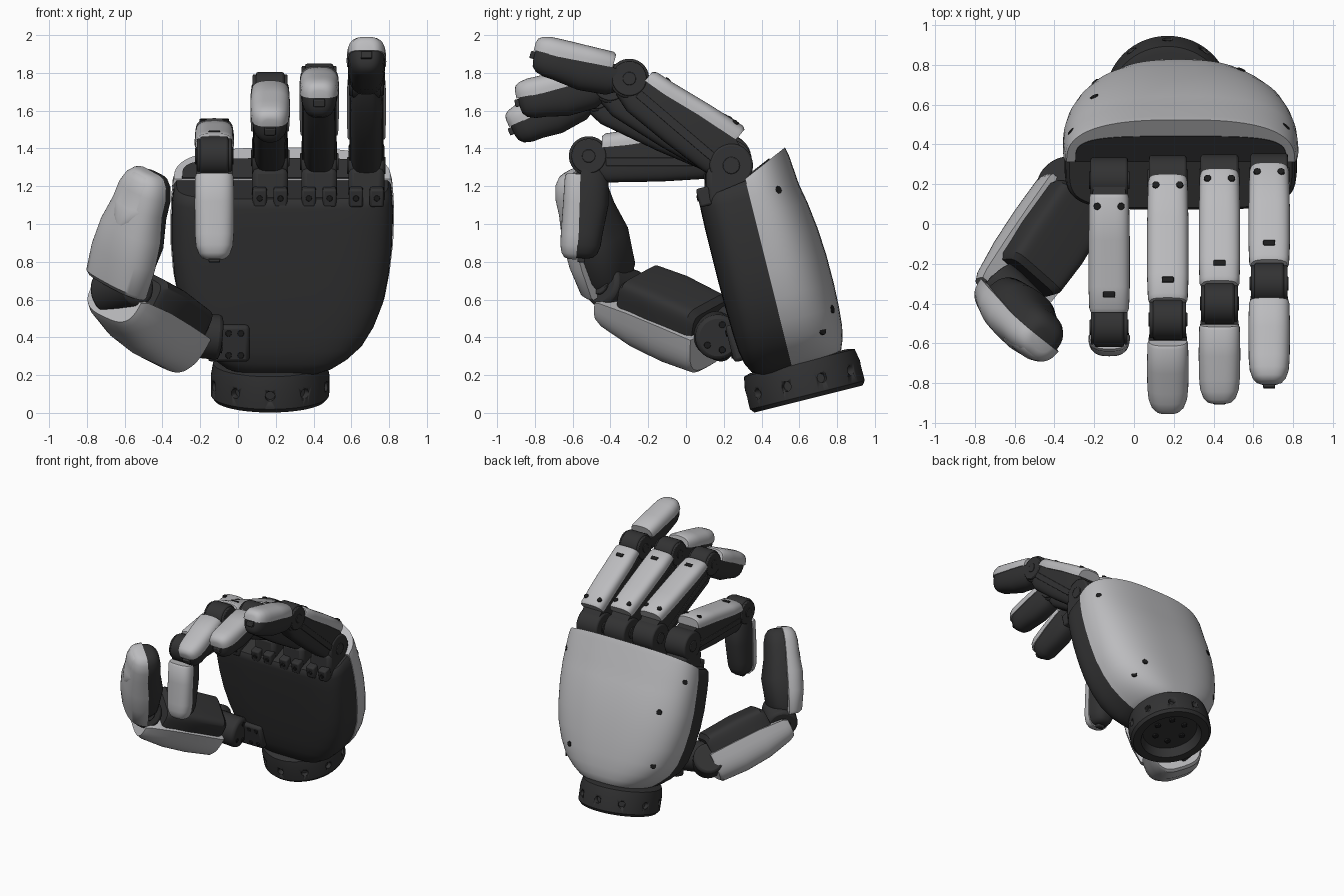
import bpy, bmesh
from math import cos, sin, pi, radians, copysign
from mathutils import Matrix, Vector as V

if "Cube" in bpy.data.objects:
    bpy.data.objects.remove(bpy.data.objects["Cube"])


def material(name, g):
    m = bpy.data.materials.new(name)
    m.diffuse_color = (g, g, g * 1.03, 1)
    m.use_nodes = True
    m.node_tree.nodes["Principled BSDF"].inputs["Base Color"].default_value = m.diffuse_color
    return m


DARK, LIGHT, HOLE = material("dark", 0.032), material("light", 0.5), material("hole", 0.012)


def finish(name, bm, mat, mx, bevel=0):
    bmesh.ops.recalc_face_normals(bm, faces=bm.faces)
    me = bpy.data.meshes.new(name)
    bm.to_mesh(me)
    bm.free()
    me.materials.append(mat)
    for p in me.polygons:
        p.use_smooth = True
    me.set_sharp_from_angle(angle=radians(38))
    ob = bpy.data.objects.new(name, me)
    ob.matrix_world = mx
    bpy.context.collection.objects.link(ob)
    if bevel:
        b = ob.modifiers.new("bevel", 'BEVEL')
        b.width, b.segments = bevel, 2
    return ob


def frame(p, u, n):
    """Local z along u, local y towards n."""
    z = V(u).normalized()
    y = V(n) - V(n).dot(z) * z
    y.normalize()
    x = y.cross(z)
    m = Matrix((x, y, z)).transposed().to_4x4()
    m.translation = V(p)
    return m


def loft(name, mx, rings, e, mat, bevel=0, N=24):
    """Half-superellipse sections: (t, centre x, half width, flat side y, depth, slant)."""
    bm = bmesh.new()
    loops = []
    for t, xc, hw, v0, d, *s in rings:
        row = []
        for i in range(N + 1):
            c, q = cos(pi * i / N), max(sin(pi * i / N), 0)
            y = d * q ** (2 / e)
            row.append(bm.verts.new((xc + hw * copysign(abs(c) ** (2 / e), c), v0 + y,
                                     t + (s[0] * y if s else 0))))
        loops.append(row)
    for a, b in zip(loops, loops[1:]):
        for i in range(N + 1):
            j = (i + 1) % (N + 1)
            bm.faces.new((a[i], a[j], b[j], b[i]))
    bm.faces.new(loops[0])
    bm.faces.new(loops[-1])
    return finish(name, bm, mat, mx, bevel)


def cyl(name, p, axis, r, length, mat, bevel=0.012, seg=32):
    bm = bmesh.new()
    bmesh.ops.create_cone(bm, cap_ends=True, segments=seg, radius1=r, radius2=r, depth=length)
    a = V(axis)
    return finish(name, bm, mat, frame(p, a, (0, 1, 0.3) if abs(a.normalized().y) < .9 else (0, 0, 1)), bevel)


def box(name, mx, centre, size, mat, bevel=0.015):
    bm = bmesh.new()
    bmesh.ops.create_cube(bm, size=1, matrix=Matrix.Translation(centre) @ Matrix.Diagonal((*size, 1)))
    return finish(name, bm, mat, mx, bevel)


# The whole palm leans forward from the wrist
PALM = Matrix.Translation((0, 0.645, 0.085)) @ Matrix.Rotation(radians(14), 4, 'X')

# Wrist ring with hollow underside and radial holes
bm = bmesh.new()
prof = [(0, .06), (.21, .06), (.235, -.012), (.295, -.012), (.313, .01), (.314, .12), (.302, .185), (.27, .195), (0, .2)]
vs = [bm.verts.new((r, 0, z)) for r, z in prof]
es = [bm.edges.new(p) for p in zip(vs, vs[1:])]
bmesh.ops.spin(bm, geom=vs + es, axis=(0, 0, 1), cent=(0, 0, 0), angle=2 * pi, steps=64)
bmesh.ops.remove_doubles(bm, verts=bm.verts, dist=1e-4)
WR = PALM @ Matrix.Translation((.17, 0, 0))
wrist = finish("wrist_ring", bm, DARK, WR)
bm = bmesh.new()
for i in range(10):
    m = Matrix.Rotation(i * pi / 5 - pi / 2, 4, 'Z') @ Matrix.Translation((.31, 0, .08)) @ Matrix.Rotation(pi / 2, 4, 'Y')
    bmesh.ops.create_cone(bm, cap_ends=True, segments=16, radius1=.026, radius2=.026, depth=.07, matrix=m)
cut = finish("wrist_hole_cutter", bm, HOLE, WR)
cut.hide_render = True
cut.hide_set(True)
bo = wrist.modifiers.new("holes", 'BOOLEAN')
bo.object, bo.operation, bo.solver = cut, 'DIFFERENCE', 'EXACT'
for i in range(6):
    a = i * pi / 3
    cyl("wrist_screw", WR @ V((.12 * cos(a), .12 * sin(a), .058)), PALM.to_3x3() @ V((0, 0, 1)), .022, .02, HOLE, 0.004, 16)

# Palm: dark front half, light back shell, dark filling at the top
OUT = [(.17, .22, .22), (.2, .22, .29), (.25, .225, .36), (.32, .225, .435), (.42, .225, .495), (.55, .23, .54),
       (.7, .23, .568), (.85, .232, .583), (1.0, .235, .586), (1.1, .235, .583)]
S0, BE = -.043, 2.7
fd = [.17, .215, .24, .255, .262, .267, .27, .27, .27, .268]
bd = [.24, .275, .295, .31, .318, .322, .32, .31, .29, .27]
loft("palm_front", PALM, [(t, x, w, S0, -d) for (t, x, w), d in zip(OUT, fd)]
     + [(1.17, .235, .575, S0, -.265, .15), (1.19, .235, .56, S0, -.25, .15)], 4.5, DARK, N=40)
loft("palm_back_shell", PALM, [(t, x, w + .006, S0, d) for (t, x, w), d in zip(OUT, bd)]
     + [(1.17, .235, .582, S0, .255, .38), (1.2, .235, .574, S0, .245, .45)], BE, LIGHT, N=40)
loft("palm_core", PALM, [(1.1, .235, .54, S0, .15, .45), (1.208, .235, .53, S0, .15, .45)], 4, DARK, N=32)
# screws sit on the shell: (ring index, angle round the section)
for k, a in ((9, .5), (3, .6), (9, 2.75), (4, 2.5), (7, 2.3), (4, 1.0)):
    (t, xc, hw), d = OUT[k], bd[k]
    q = V((xc + hw * copysign(abs(cos(a)) ** (2 / BE), cos(a)), S0 + d * sin(a) ** (2 / BE), t))
    nrm = V((cos(a) * d, sin(a) * hw, 0))
    cyl("shell_screw", PALM @ q, PALM.to_3x3() @ nrm, .022, .012, HOLE, 0.003, 16)


def tip(L, w, v, d, r=.1):
    return [(L - r, 0, w, v, d), (L - r * .55, 0, w * .95, v, d * .97), (L - r * .22, 0, w * .8, v, d * .86),
            (L - r * .05, 0, w * .6, v, d * .68), (L, 0, w * .4, v, d * .45)]


def finger(name, x, k, p, t):
    """Finger bending in the y-z plane: knuckle k, middle joint p, tip t as (y, z)."""
    K, P, T = (V((x, *q)) for q in (k, p, t))
    ux = V((1, 0, 0))
    # knuckle mount and barrel
    base = PALM @ V((x, -.15, 1.1))
    box(name + "_mount", frame(base, K - base, (0, 1, 0)), (0, -.01, .08), (.19, .24, .2), DARK, .03)
    cyl(name + "_knuckle", K, ux, .115, .19, DARK)
    for s in (-1, 1):
        cyl(name + "_knuckle_cap", K + ux * s * .095, ux, .045, .014, DARK, .004, 20)
        box(name + "_mount_tab", PALM, (x + s * .055, -.275, 1.16), (.075, .07, .1), DARK, .012)
        cyl(name + "_mount_screw", PALM @ V((x + s * .055, -.31, 1.16)), PALM.to_3x3() @ V((0, 1, 0)), .016, .012, HOLE, .003, 12)
    # proximal link: dark body under a light cover
    u = P - K
    L = u.length
    m = frame(K, u, (0, u.z, -u.y))
    loft(name + "_lower_body", m, [(.0, 0, .075, .1, -.2), (.1, 0, .088, .13, -.25), (.35, 0, .088, .1, -.235),
                                   (L - .1, 0, .086, .06, -.2), (L, 0, .07, .05, -.16)], 4, DARK)
    loft(name + "_lower_cover", m, [(.07, 0, .095, .12, .07), (.09, 0, .1, .115, .085), (.3, 0, .104, .09, .08),
                                    (L - .2, 0, .104, .055, .08), (L - .09, 0, .1, .045, .075), (L - .07, 0, .092, .045, .06)], 3.2, LIGHT)
    box(name + "_lower_latch", m, (0, .128, L - .16), (.06, .014, .03), HOLE, .004)
    for s in (-1, 1):
        cyl(name + "_cover_screw", m @ V((s * .06, .182, .13)), m.to_3x3() @ V((0, 1, .1)), .018, .03, HOLE, .003, 12)
        box(name + "_linkage", m, (s * .084, -.03, L * .5), (.014, .045, L * .75), DARK, .004)
    # middle joint
    cyl(name + "_joint", P, ux, .105, .15, DARK)
    for s in (-1, 1):
        cyl(name + "_joint_plate", P + ux * s * .08, ux, .092, .025, DARK, .006)
        cyl(name + "_joint_pin", P + ux * s * .092, ux, .035, .012, DARK, .003, 20)
    # distal link
    u = T - P
    L = u.length
    m = frame(P, u, (0, u.z, -u.y))
    loft(name + "_tip_pad", m, [(.02, 0, .085, .03, -.1), (.1, 0, .097, .035, -.15), (.25, 0, .099, .03, -.158)]
         + tip(L - .01, .096, .02, -.13, .13), 2.6, DARK)
    loft(name + "_tip_cover", m, [(.1, 0, .096, .035, .07), (.115, 0, .102, .034, .082), (.25, 0, .105, .025, .088)]
         + tip(L, .103, .015, .095, .13), 2.8, LIGHT)
    box(name + "_tip_tab", m, (0, -.01, L - .005), (.06, .04, .035), DARK, .006)


for args in (("index_finger", -.125, (.22, 1.36), (-.515, 1.36), (-.565, .81)),
             ("middle_finger", .17, (.23, 1.35), (-.48, 1.7), (-.93, 1.5)),
             ("ring_finger", .43, (.235, 1.33), (-.4, 1.745), (-.895, 1.65)),
             ("little_finger", .68, (.24, 1.31), (-.3, 1.77), (-.81, 1.905))):
    finger(*args)

# Thumb mount on the palm and base swivel
box("thumb_mount", PALM, (-.05, -.285, .37), (.22, .1, .2), DARK, .02)
for dx in (-.03, .035):
    for dw in (.31, .43):
        cyl("thumb_mount_screw", PALM @ V((dx - .02, -.335, dw)), PALM.to_3x3() @ V((0, 1, 0)), .017, .014, HOLE, .003, 12)
cyl("thumb_swivel", (-.2, .16, .41), (1, .1, -.1), .12, .22, DARK, .02)
cyl("thumb_base_joint", (-.34, .19, .42), (.5, -.6, -.6), .12, .2, DARK, .02)
for i in range(5):
    a = i * 2 * pi / 5
    cyl("swivel_screw", (-.09, .17 + .07 * cos(a), .4 + .07 * sin(a)), (1, .1, -.1), .018, .012, HOLE, .003, 12)

# Thumb lower link
A, B = V((-.31, .12, .41)), V((-.61, -.33, .61))
u = B - A
L = u.length
n = V((-.55, -.22, -.75))
m = frame(A, u, n)
loft("thumb_lower_body", m, [(.0, 0, .15, .03, -.19), (.03, 0, .17, .03, -.22), (L * .5, 0, .18, .03, -.23),
                             (L - .1, 0, .17, .03, -.22), (L - .07, 0, .15, .03, -.19)], 7, DARK)
loft("thumb_lower_cover", m, [(-.02, 0, .185, -.05, .225), (.0, 0, .195, -.055, .25), (L * .35, 0, .2, -.055, .265),
                              (L * .7, 0, .2, -.05, .25), (L + .02, 0, .19, -.03, .19), (L + .06, 0, .175, -.01, .15)], 3.2, LIGHT)

# Thumb middle joint and tip
C, D = V((-.645, -.385, .65)), V((-.45, -.575, 1.28))
side = V((.7, -.7, .2))
cyl("thumb_joint", C + V((.03, .02, .01)), side, .12, .25, DARK, .02)
for s in (-1, 1):
    cyl("thumb_joint_cap", C + V((.03, .02, .01)) + side * s * .13, side, .06, .02, DARK, .005, 24)
u = D - C
L = u.length
m = frame(C, u, (-.62, -.78, 0))
loft("thumb_tip_pad", m, [(.02, 0, .12, .02, -.1), (.1, 0, .16, .02, -.15), (.3, 0, .172, .02, -.17)]
     + tip(L - .01, .145, .02, -.14, .22), 2.6, DARK)
loft("thumb_tip_cover", m, [(.02, 0, .185, -.01, .11, .1), (.04, 0, .198, -.01, .135, .1), (.2, 0, .202, -.005, .155), (.35, 0, .188, .0, .155)]
     + tip(L, .155, .01, .13, .2), 2.6, LIGHT)
# slightly raised nail plate
loft("thumb_nail", m, [(L - .3, 0, .05, .06, .094), (L - .27, 0, .1, .05, .105), (L - .2, 0, .132, .04, .108)]
     + tip(L - .01, .13, .035, .109, .18), 2.4, LIGHT)
